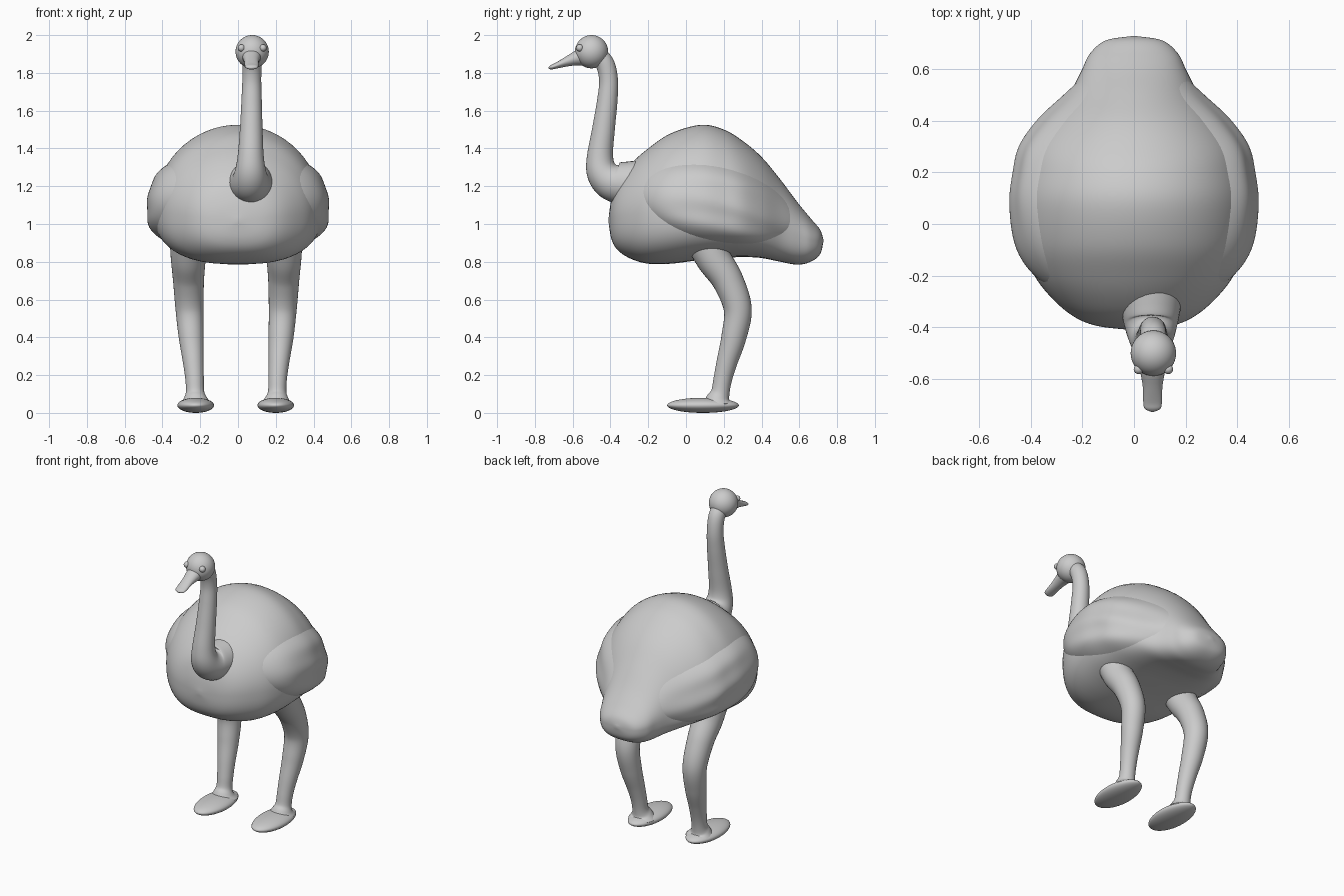
import bpy, bmesh, math
from mathutils import Vector

if "Cube" in bpy.data.objects:
    bpy.data.objects.remove(bpy.data.objects["Cube"])


def catmull(rows, steps):
    """Smoothly resample a short table of rows."""
    pts = [rows[0]] + rows + [rows[-1]]
    out = []
    for i in range(1, len(pts) - 2):
        a, b, c, d = pts[i - 1:i + 3]
        for s in range(steps):
            t = s / steps
            out.append([0.5 * (2 * q + (r - p) * t + (2 * p - 5 * q + 4 * r - u) * t * t
                               + (3 * q - p - 3 * r + u) * t ** 3)
                        for p, q, r, u in zip(a, b, c, d)])
    out.append(list(rows[-1]))
    return out


def loft(name, rings, caps=True):
    """Skin a list of equal-length closed rings."""
    bm = bmesh.new()
    vs = [[bm.verts.new(p) for p in ring] for ring in rings]
    n = len(rings[0])
    for a, b in zip(vs, vs[1:]):
        for i in range(n):
            bm.faces.new((a[i], a[(i + 1) % n], b[(i + 1) % n], b[i]))
    if caps:
        bm.faces.new(vs[0])
        bm.faces.new(vs[-1])
    bmesh.ops.recalc_face_normals(bm, faces=bm.faces)
    me = bpy.data.meshes.new(name)
    bm.to_mesh(me)
    bm.free()
    me.shade_smooth()
    ob = bpy.data.objects.new(name, me)
    bpy.context.collection.objects.link(ob)
    return ob


def tube(name, rows, n=32):
    """Round tube along rows of (x, y, z, radius), bending in the side plane."""
    path = catmull(rows, 8)
    rings = []
    for i, (x, y, z, r) in enumerate(path):
        p, q = path[max(i - 1, 0)], path[min(i + 1, len(path) - 1)]
        t = Vector((0, q[1] - p[1], q[2] - p[2])).normalized()
        side, up = Vector((1, 0, 0)), Vector((0, -t.z, t.y))
        rings.append([Vector((x, y, z)) + r * (side * math.cos(k * math.tau / n)
                      + up * math.sin(k * math.tau / n)) for k in range(n)])
    return loft(name, rings)


def ball(name, loc, scale):
    bpy.ops.mesh.primitive_uv_sphere_add(segments=40, ring_count=24, location=loc)
    ob = bpy.context.object
    ob.name = name
    ob.scale = scale
    ob.data.shade_smooth()
    return ob


# Body sections: y, top z, bottom z, half width, z of widest line
BODY = catmull([
    [-.41, 1.03, 1.01, .01, 1.02], [-.395, 1.13, .92, .14, 1.03], [-.36, 1.23, .86, .23, 1.04],
    [-.29, 1.32, .815, .315, 1.05], [-.2, 1.40, .79, .385, 1.06], [-.08, 1.48, .79, .43, 1.07],
    [.08, 1.525, .81, .445, 1.07], [.2, 1.50, .82, .43, 1.06], [.3, 1.44, .825, .405, 1.04],
    [.4, 1.355, .82, .34, 1.0], [.5, 1.235, .80, .255, .96], [.59, 1.115, .785, .205, .94],
    [.66, 1.03, .80, .17, .92], [.71, .97, .84, .11, .91], [.727, .92, .905, .01, .912]], 6)
UP, LOW = 2.0, 2.7


def body_ring(row, n=64):
    y, top, bot, w, zc = row
    ring = []
    for k in range(n):
        c, s = math.cos(k * math.tau / n), math.sin(k * math.tau / n)
        e = 2 / (UP if s >= 0 else LOW)
        h = top - zc if s >= 0 else zc - bot
        ring.append((w * math.copysign(abs(c) ** e, c), y,
                     zc + h * math.copysign(abs(s) ** e, s)))
    return ring


def body_x(y, z):
    """Half width of the body at a side-view position."""
    for a, b in zip(BODY, BODY[1:]):
        if a[0] <= y <= b[0]:
            t = (y - a[0]) / (b[0] - a[0])
            _, top, bot, w, zc = [p + (q - p) * t for p, q in zip(a, b)]
            p = UP if z >= zc else LOW
            h = top - zc if z >= zc else zc - bot
            return w * max(0, 1 - abs((z - zc) / h) ** p) ** (1 / p)
    return 0


loft("body", [body_ring(r) for r in BODY])

# Wings: raised feathered patches that follow the flanks
TILT = math.radians(-13)
for side, label in ((1, "left"), (-1, "right")):
    rings = []
    for j in range(1, 25):
        r = j / 24
        ring = []
        for k in range(72):
            a = k * math.tau / 72
            u, v = r * math.cos(a), r * math.sin(a)
            du, dv = .42 * u, .205 * v
            y = .165 + du * math.cos(TILT) - dv * math.sin(TILT)
            z = 1.105 + du * math.sin(TILT) + dv * math.cos(TILT)
            lift = .038 * (1 - r ** 5) - .012 * r ** 5
            lift += .007 * math.sin(9 * v + 3 * u * u + 1) * (1 - r ** 4) * (.5 + .5 * u)
            ring.append((side * (body_x(y, z) + lift), y, z))
        rings.append(ring)
    loft(label + "_wing", rings)

# Neck, head, beak and eyes, slightly off centre
tube("neck", [(.065, -.22, 1.21, .13), (.065, -.33, 1.215, .115), (.065, -.40, 1.23, .1),
              (.066, -.445, 1.28, .083), (.067, -.455, 1.36, .069), (.07, -.437, 1.5, .06),
              (.072, -.417, 1.65, .054), (.073, -.41, 1.76, .05), (.075, -.43, 1.85, .05),
              (.075, -.48, 1.90, .05)])
ball("head", (.075, -.5, 1.912), (.088, .088, .088))
beak = catmull([[-.52, 1.89, .055, .055], [-.575, 1.882, .047, .042], [-.63, 1.862, .038, .028],
                [-.69, 1.838, .036, .016], [-.715, 1.83, .03, .012], [-.727, 1.827, .005, .003]], 5)
loft("beak", [[(.072 + w * math.cos(k * math.tau / 24), y, z + h * math.sin(k * math.tau / 24))
               for k in range(24)] for y, z, w, h in beak])
for x, label in ((.132, "left"), (.018, "right")):
    ball(label + "_eye", (x, -.562, 1.932), (.019, .019, .019))

# Legs and feet
for s, off, label in ((1, 0, "left"), (-1, -.02, "right")):
    leg = [(.24, .11, .89, .1), (.243, .15, .81, .092), (.242, .222, .7, .082),
           (.237, .274, .55, .074), (.228, .253, .4, .066), (.217, .217, .27, .055),
           (.21, .195, .18, .049), (.207, .182, .11, .049), (.204, .172, .075, .064),
           (.2, .17, .05, .085)]
    tube(label + "_leg", [(s * x + off, y, z, r) for x, y, z, r in leg])
    ball(label + "_foot", (s * .2 + off * 1.2, .09, .04), (.097, .19, .04))
